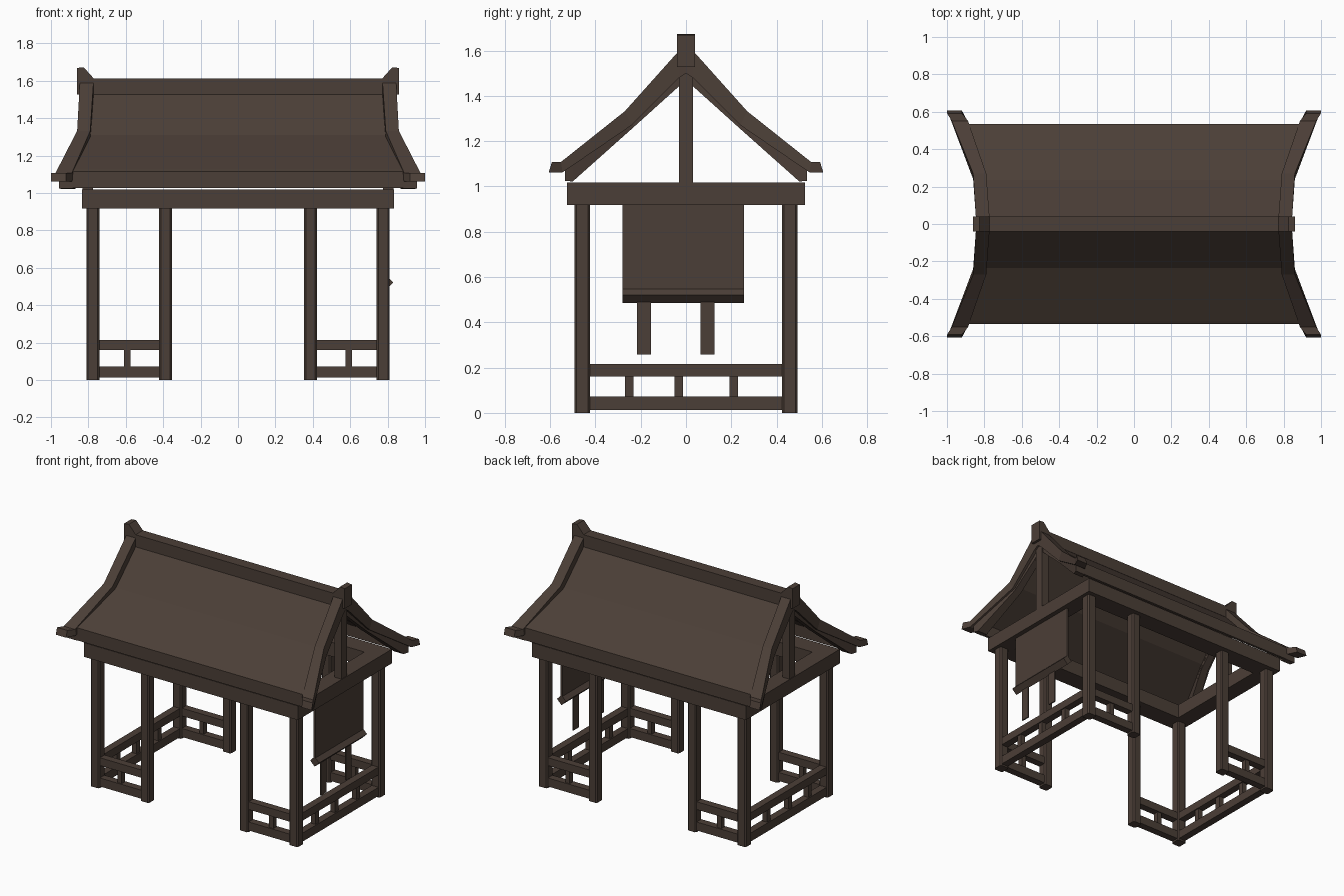
import bpy, bmesh, math

if "Cube" in bpy.data.objects:
    bpy.data.objects.remove(bpy.data.objects["Cube"])

wood = bpy.data.materials.new("dark_brown_wood")
wood.diffuse_color = (0.071, 0.049, 0.038, 1)
wood.use_nodes = True
wood.node_tree.nodes["Principled BSDF"].inputs["Base Color"].default_value = wood.diffuse_color


def finish(name, bm):
    bmesh.ops.recalc_face_normals(bm, faces=bm.faces)
    mesh = bpy.data.meshes.new(name)
    bm.to_mesh(mesh)
    bm.free()
    mesh.materials.append(wood)
    ob = bpy.data.objects.new(name, mesh)
    bpy.context.collection.objects.link(ob)
    return ob


def loft(name, rings):
    """Skin closed cross-sections in order and cap both ends."""
    bm = bmesh.new()
    loops = [[bm.verts.new(p) for p in ring] for ring in rings]
    n = len(loops[0])
    for a, b in zip(loops, loops[1:]):
        for i in range(n):
            j = (i + 1) % n
            bm.faces.new((a[i], a[j], b[j], b[i]))
    bm.faces.new(loops[0])
    bm.faces.new(loops[-1])
    return finish(name, bm)


def box(name, x0, x1, y0, y1, z0, z1):
    return loft(name, [[(x0, y0, z), (x1, y0, z), (x1, y1, z), (x0, y1, z)]
                       for z in (z0, z1)])


def column(name, x, y, z0, z1, h, c=0.009):
    """Square post with chamfered corners."""
    k = h - c
    outline = [(h, -k), (h, k), (k, h), (-k, h), (-h, k), (-h, -k), (-k, -h), (k, -h)]
    return loft(name, [[(x + dx, y + dy, z) for dx, dy in outline] for z in (z0, z1)])


CX, CX_IN, CY = 0.776, 0.388, 0.458

# Columns
for sx in (-1, 1):
    for sy in (-1, 1):
        column("corner_column", sx * CX, sy * CY, 0, 0.925, 0.035)
        column("entrance_column", sx * CX_IN, sy * CY, 0, 0.925, 0.034)

# Beam ring on top of the columns
for s in (-1, 1):
    y0, y1 = sorted((s * 0.39, s * 0.525))
    box("long_beam", -0.835, 0.835, y0, y1, 0.918, 1.018)
    x0, x1 = sorted((s * 0.715, s * 0.835))
    box("end_beam", x0, x1, -0.39, 0.39, 0.918, 1.018)

# Low railings: short ones by the entrances, long ones at the ends
D = 0.026
for sx in (-1, 1):
    x = sx * CX
    for z0, z1 in ((0.012, 0.072), (0.16, 0.215)):
        box("end_rail", x - D, x + D, -CY, CY, z0, z1)
        for sy in (-1, 1):
            xa, xb = sorted((x, sx * CX_IN))
            box("short_rail", xa, xb, sy * CY - D, sy * CY + D, z0, z1)
    for y in (-0.25, -0.032, 0.21):
        box("end_rail_post", x - 0.018, x + 0.018, y - 0.019, y + 0.019, 0.07, 0.162)
    for sy in (-1, 1):
        xp = sx * 0.593
        box("short_rail_post", xp - 0.017, xp + 0.017,
            sy * CY - 0.018, sy * CY + 0.018, 0.07, 0.162)

# Hanging blind on the right end, with roller and ribbons
box("blind", 0.788, 0.802, -0.28, 0.255, 0.52, 0.92)
loft("blind_roller", [[(0.795 + dx, y, 0.52 + dz) for dx, dz in
                       ((0.035, 0), (0, 0.035), (-0.035, 0), (0, -0.035))]
                      for y in (-0.28, 0.255)])
for y in (-0.185, 0.095):
    box("blind_ribbon", 0.791, 0.8, y - 0.031, y + 0.031, 0.257, 0.52)

# Gable posts
for sx in (-1, 1):
    x = sx * 0.803
    box("gable_post", x - 0.028, x + 0.028, -0.032, 0.032, 1.0, 1.5)

# Thin roof sheets with a turned-down eave: half width, y, top z, bottom z
SHEET = [(0.815, 0, 1.57, 1.545), (0.835, 0.235, 1.31, 1.29),
         (0.945, 0.515, 1.129, 1.109), (0.946, 0.517, 1.128, 1.026),
         (0.955, 0.535, 1.115, 1.026)]
for s in (-1, 1):
    loft("roof_sheet", [[(-w, s * y, t), (w, s * y, t), (w, s * y, b), (-w, s * y, b)]
                        for w, y, t, b in SHEET])

# Rafters under the gable edges: inner x, outer x, y, top z, bottom z
RAFTER = [(0.775, 0.82, 0, 1.56, 1.47), (0.79, 0.843, 0.235, 1.30, 1.258),
          (0.87, 0.945, 0.5, 1.13, 1.022), (0.885, 0.957, 0.535, 1.113, 1.024)]
# Flared edge ridges on top: inner x, outer x, top (y, z), bottom (y, z)
RAKE = [(0.77, 0.843, 0, 1.608, 0, 1.50), (0.772, 0.845, 0.03, 1.6, 0.03, 1.48),
        (0.79, 0.86, 0.27, 1.332, 0.24, 1.27),
        (0.888, 0.975, 0.552, 1.108, 0.545, 1.062),
        (0.92, 1.0, 0.592, 1.108, 0.606, 1.062)]
for sx in (-1, 1):
    for sy in (-1, 1):
        loft("gable_rafter", [[(sx * a, sy * y, t), (sx * b, sy * y, t),
                               (sx * b, sy * y, u), (sx * a, sy * y, u)]
                              for a, b, y, t, u in RAFTER])
        loft("roof_edge_ridge", [[(sx * a, sy * yt, zt), (sx * b, sy * yt, zt),
                                  (sx * b, sy * yb, zb), (sx * a, sy * yb, zb)]
                                 for a, b, yt, zt, yb, zb in RAKE])

# Top ridge with raised ends
RIDGE = [(-0.862, 1.668), (-0.825, 1.672), (-0.772, 1.613)]
RIDGE += [(-x, z) for x, z in reversed(RIDGE)]
loft("top_ridge", [[(x, -0.04, z), (x, 0.04, z), (x, 0.04, 1.527), (x, -0.04, 1.527)]
                   for x, z in RIDGE])
